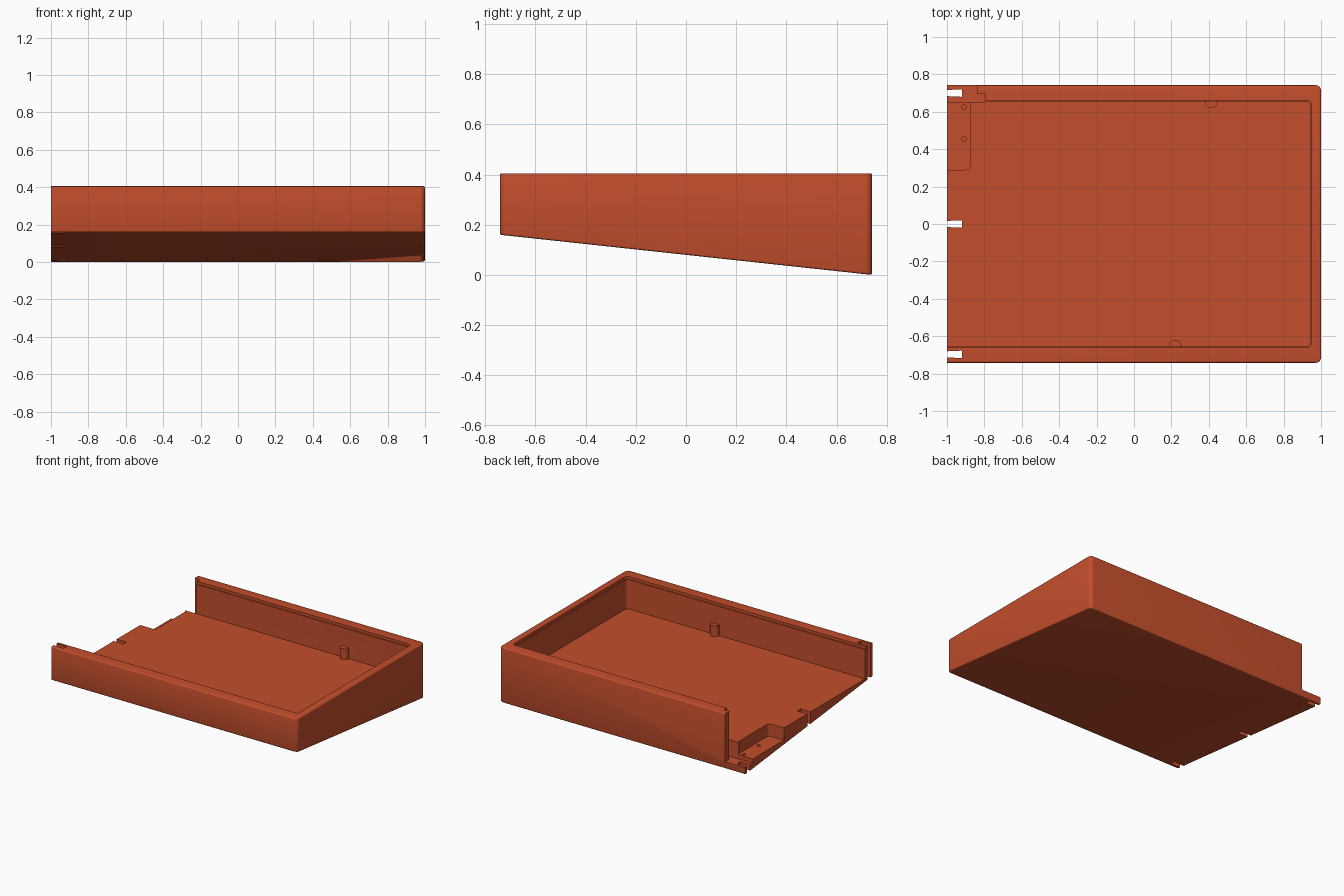
import bpy, bmesh, math

if "Cube" in bpy.data.objects:
    bpy.data.objects.remove(bpy.data.objects["Cube"])

FLOOR, TOP, YO, YI, XI = 0.17, 0.405, 0.742, 0.654, 0.94

paint = bpy.data.materials.new("burnt_orange")
paint.diffuse_color = (0.546, 0.076, 0.025, 1)
paint.use_nodes = True
paint.node_tree.nodes["Principled BSDF"].inputs["Base Color"].default_value = paint.diffuse_color


def make_object(name, bm):
    bmesh.ops.recalc_face_normals(bm, faces=bm.faces)
    mesh = bpy.data.meshes.new(name)
    bm.to_mesh(mesh)
    bm.free()
    mesh.materials.append(paint)
    ob = bpy.data.objects.new(name, mesh)
    bpy.context.collection.objects.link(ob)
    return ob


def prism(name, pts, z0, z1, round_x=None, radius=0.02):
    """Vertical prism; upright edges right of round_x are rounded."""
    bm = bmesh.new()
    face = bm.faces.new([bm.verts.new((x, y, z0)) for x, y in pts])
    ext = bmesh.ops.extrude_face_region(bm, geom=[face])
    for v in ext["geom"]:
        if isinstance(v, bmesh.types.BMVert):
            v.co.z = z1
    if round_x is not None:
        edges = [e for e in bm.edges if all(v.co.x > round_x for v in e.verts)
                 and abs(e.verts[0].co.z - e.verts[1].co.z) > 0.01]
        bmesh.ops.bevel(bm, geom=edges, offset=radius, segments=5, profile=0.5, affect='EDGES')
    return make_object(name, bm)


def rect(x0, x1, y0, y1):
    return [(x0, y0), (x1, y0), (x1, y1), (x0, y1)]


def circle(x, y, r, n):
    return [(x + r * math.cos(math.tau * i / n), y + r * math.sin(math.tau * i / n)) for i in range(n)]


def boolean(target, tool, operation='DIFFERENCE'):
    mod = target.modifiers.new(tool.name, 'BOOLEAN')
    mod.operation, mod.object, mod.solver = operation, tool, 'EXACT'
    bpy.ops.object.select_all(action='DESELECT')
    bpy.context.view_layer.objects.active = target
    target.select_set(True)
    bpy.ops.object.modifier_apply(modifier=mod.name)
    bpy.data.objects.remove(tool, do_unlink=True)


# Tray body: wedge side profile extruded along x
bm = bmesh.new()
profile = [(-YO, 0.16), (YO, 0), (YO, TOP), (-YO, TOP)]
side = bm.faces.new([bm.verts.new((-1, y, z)) for y, z in profile])
ext = bmesh.ops.extrude_face_region(bm, geom=[side])
for v in ext["geom"]:
    if isinstance(v, bmesh.types.BMVert):
        v.co.x = 1
bmesh.ops.recalc_face_normals(bm, faces=bm.faces)
# Round the two closed corners, then soften the top and bottom rims
upright = [e for e in bm.edges if all(v.co.x > 0.9 for v in e.verts)
           and abs(e.verts[0].co.y - e.verts[1].co.y) < 0.01]
bmesh.ops.bevel(bm, geom=upright, offset=0.028, segments=5, profile=0.5, affect='EDGES')
bm.normal_update()
rim = [e for e in bm.edges if any(abs(f.normal.z) > 0.9 for f in e.link_faces)
       and not all(v.co.x < -0.99 for v in e.verts)]
bmesh.ops.bevel(bm, geom=rim, offset=0.008, segments=3, profile=0.5, affect='EDGES')
tray = make_object("tray", bm)

# Main cavity, open at the left, and a fine step around its rim
boolean(tray, prism("cavity", rect(-1.2, XI, -YI, YI), FLOOR, 0.6, 0))
boolean(tray, prism("rim_step", rect(-1.2, XI + 0.007, -YI - 0.007, YI + 0.007), 0.385, 0.6, 0))

# Stepped gap at the end of the back wall, leaving a thin tab below
gap = [(-1.2, YI - 0.002), (-0.795, YI - 0.002), (-0.795, 0.695), (-0.838, 0.695), (-0.838, 0.8), (-1.2, 0.8)]
boolean(tray, prism("wall_gap", gap, 0.05, 0.6))

# Recessed pocket with two screw holes
boolean(tray, prism("pocket", rect(-1.2, -0.875, 0.29, YI + 0.001), 0.08, 0.6, -1, 0.025))
for y in (0.455, 0.625):
    boolean(tray, prism("screw_hole", circle(-0.91, y, 0.012, 16), 0.05, 0.2))

# Flared joining slots through the open edge
for y in (-0.697, 0.0, 0.7):
    slot = [(-1.1, y - 0.012), (-0.92, y - 0.02), (-0.92, y + 0.02), (-1.1, y + 0.012)]
    boolean(tray, prism("slot", slot, -0.1, 0.6))

# Short support posts against the front and back walls
for x, y in ((0.413, YI - 0.002), (0.22, -YI + 0.002)):
    boolean(tray, prism("post", circle(x, y, 0.033, 32), FLOOR - 0.01, 0.25), 'UNION')

bpy.ops.object.select_all(action='DESELECT')
tray.select_set(True)
bpy.context.view_layer.objects.active = tray
bpy.ops.object.shade_smooth_by_angle(angle=math.radians(35))
